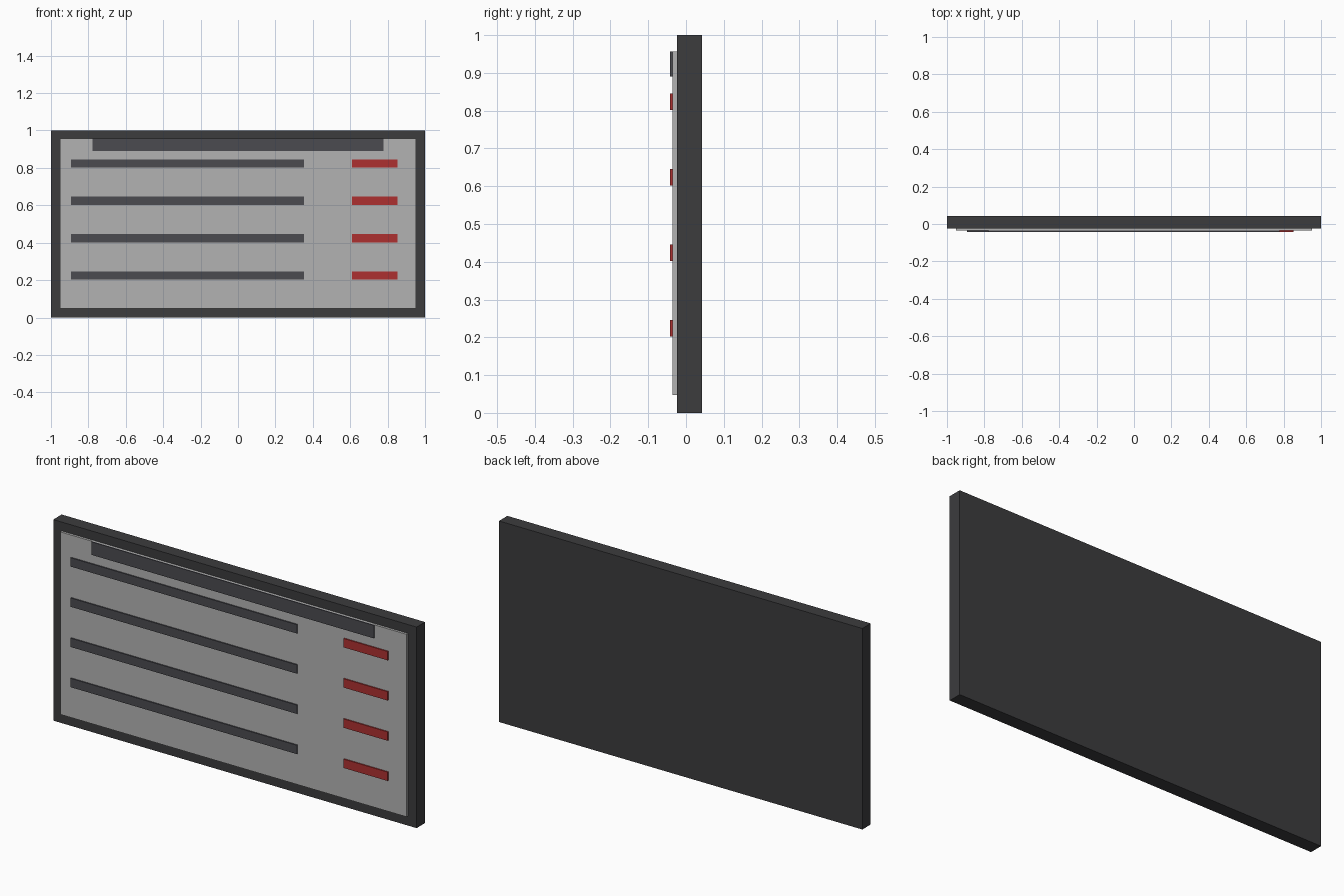
import bpy
import bmesh
from mathutils import Vector

if "Cube" in bpy.data.objects:
    bpy.data.objects.remove(bpy.data.objects["Cube"])


def material(name, rgb):
    mat = bpy.data.materials.new(name)
    mat.diffuse_color = (*rgb, 1)
    mat.use_nodes = True
    mat.node_tree.nodes["Principled BSDF"].inputs["Base Color"].default_value = mat.diffuse_color
    return mat


def box(name, x, y, z, mat):
    """Box spanning the (min, max) ranges given on each axis."""
    mesh = bpy.data.meshes.new(name)
    bm = bmesh.new()
    bmesh.ops.create_cube(bm, size=1)
    for v in bm.verts:
        v.co = Vector([(a + b) / 2 + c * (b - a) for (a, b), c in zip((x, y, z), v.co)])
    bm.to_mesh(mesh)
    bm.free()
    mesh.materials.append(mat)
    obj = bpy.data.objects.new(name, mesh)
    bpy.context.collection.objects.link(obj)
    return obj


casing = material("casing_dark", (0.045, 0.045, 0.048))
screen = material("screen_grey", (0.45, 0.45, 0.45))
strip = material("strip_dark", (0.07, 0.07, 0.08))
red = material("status_red", (0.42, 0.03, 0.03))

FRONT, SCREEN_Y, CASE_Y, BACK = -0.042, -0.036, -0.024, 0.042

# Casing and the raised display panel
box("casing", (-1, 1), (CASE_Y, BACK), (0, 1), casing)
box("display_panel", (-0.952, 0.952), (SCREEN_Y, CASE_Y), (0.048, 0.956), screen)

# Header strip along the top of the panel
box("header_strip", (-0.777, 0.777), (FRONT, SCREEN_Y), (0.891, 0.956), strip)

# Four rows: a long text strip and a short red status strip
for i in range(4):
    z = (0.202 + 0.2 * i, 0.246 + 0.2 * i)
    box(f"row_strip_{i + 1}", (-0.892, 0.354), (FRONT, SCREEN_Y), z, strip)
    box(f"status_strip_{i + 1}", (0.61, 0.853), (FRONT, SCREEN_Y), z, red)
